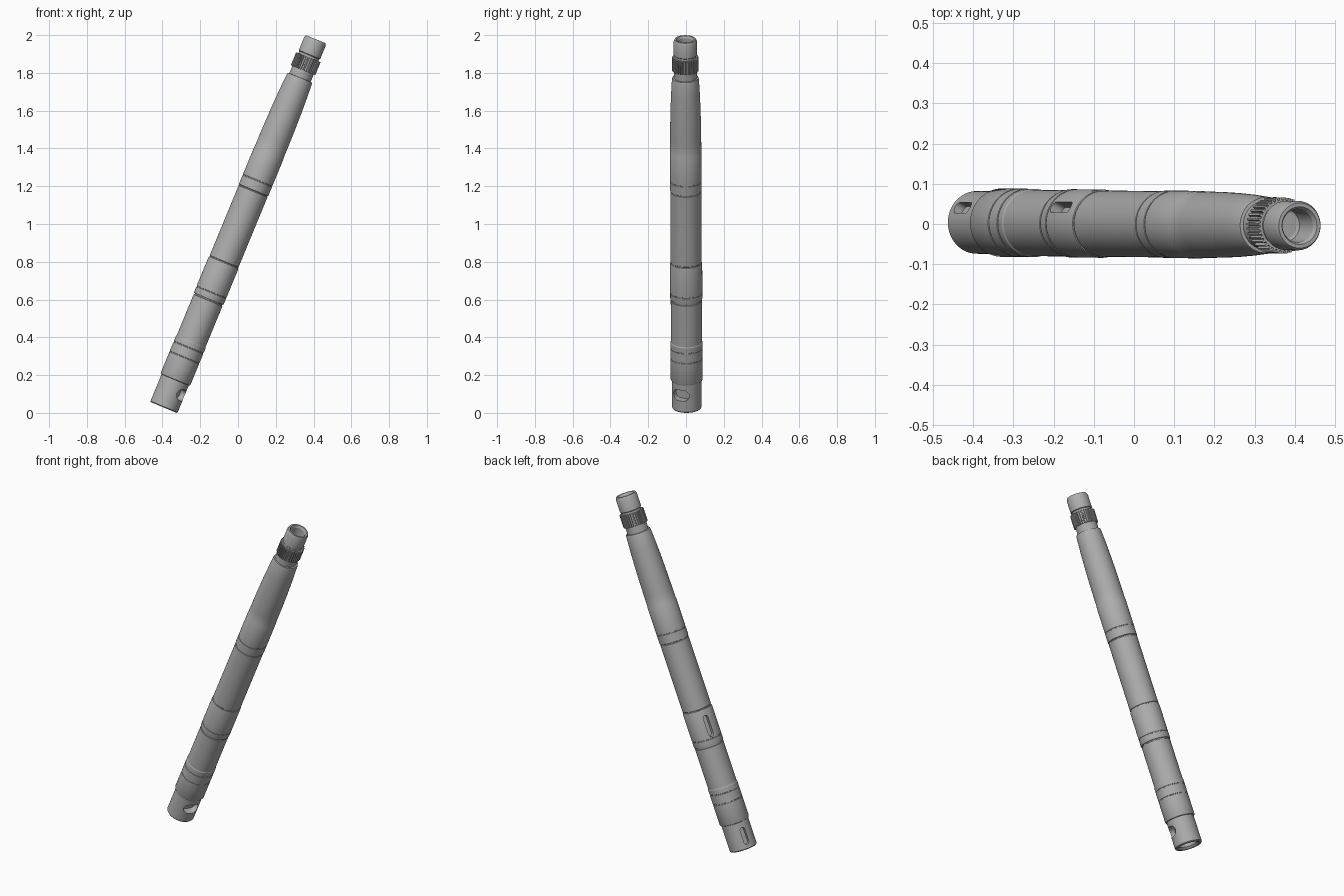
import bpy, bmesh
from math import sin, cos, pi, radians
from mathutils import Vector, Matrix

cube = bpy.data.objects.get("Cube")
if cube:
    bpy.data.objects.remove(cube, do_unlink=True)

steel = bpy.data.materials.new("grey steel")
steel.use_nodes = True
GREY = (0.42, 0.42, 0.42, 1)
steel.diffuse_color = GREY
steel.node_tree.nodes["Principled BSDF"].inputs["Base Color"].default_value = GREY

# Leaning frame: local z runs up the shaft axis
base = Vector((-0.393, 0.004, 0.0285))
axis = (Vector((0.412, -0.004, 1.978)) - base)
length = axis.length
zdir = axis.normalized()
xdir = Vector((0, 1, 0)).cross(zdir).normalized()
ydir = zdir.cross(xdir)
frame = Matrix.Translation(base) @ Matrix((xdir, ydir, zdir)).transposed().to_4x4()


def make(name, bm):
    bmesh.ops.recalc_face_normals(bm, faces=bm.faces)
    me = bpy.data.meshes.new(name)
    bm.to_mesh(me)
    bm.free()
    me.materials.append(steel)
    ob = bpy.data.objects.new(name, me)
    ob.matrix_world = frame
    bpy.context.collection.objects.link(ob)
    return ob


def lathe(name, profile, n=96):
    """Closed solid of revolution from (radius, height) points."""
    bm = bmesh.new()
    rings = [[bm.verts.new((r * cos(2 * pi * i / n), r * sin(2 * pi * i / n), h))
              for i in range(n)] for r, h in profile]
    for a, b in zip(rings, rings[1:]):
        for i in range(n):
            j = (i + 1) % n
            bm.faces.new((a[i], a[j], b[j], b[i]))
    bm.faces.new(rings[0])
    bm.faces.new(rings[-1])
    return make(name, bm)


def prism(name, bottom, offset):
    bm = bmesh.new()
    low = [bm.verts.new(p) for p in bottom]
    face = bm.faces.new(low)
    ext = bmesh.ops.extrude_face_region(bm, geom=[face])["geom"]
    bmesh.ops.translate(bm, vec=offset,
                        verts=[v for v in ext if isinstance(v, bmesh.types.BMVert)])
    return make(name, bm)


def cut(target, outline, angle, height, r_in):
    """Cut an outline (sideways, along) radially into the shaft wall."""
    a = radians(angle)
    out, side = Vector((cos(a), sin(a), 0)), Vector((-sin(a), cos(a), 0))
    pts = [out * r_in + side * u + Vector((0, 0, height + v)) for u, v in outline]
    tool = prism("cutter", pts, out * 0.1)
    tool.hide_render = True
    mod = target.modifiers.new("cut", "BOOLEAN")
    mod.operation, mod.solver, mod.object = "DIFFERENCE", "EXACT", tool
    bpy.context.view_layer.objects.active = target
    bpy.ops.object.modifier_apply(modifier=mod.name)
    bpy.data.objects.remove(tool, do_unlink=True)


def rounded(half_w, half_h, n=32):
    """Oval with straight sides along the longer direction."""
    r = min(half_w, half_h)
    pts = []
    for i in range(n):
        a = 2 * pi * (i + 0.5) / n
        c, s = cos(a), sin(a)
        pts.append((r * c + (half_w - r) * (1 if c > 0 else -1),
                    r * s + (half_h - r) * (1 if s > 0 else -1)))
    return pts


def groove(r, h):
    return [(r, h - 0.003), (r - 0.0015, h - 0.002), (r - 0.0015, h + 0.002), (r, h + 0.003)]


# Main shaft body: bottom recess, stepped bearing seats, tapering upper end
R, S = 0.085, 0.0825
profile = [(0.052, 0.06), (0.052, 0.012), (0.062, 0), (0.074, 0), (0.078, 0.005),
           (0.078, 0.158), (R - 0.003, 0.16), (R, 0.167)]
profile += groove(R, 0.287) + groove(R, 0.344)
profile += [(R, 0.374), (S, 0.378), (S, 0.614), (0.079, 0.616), (0.079, 0.622),
            (R - 0.001, 0.623), (R, 0.628)]
profile += groove(R, 0.66)
profile += [(R, 0.822), (R - 0.002, 0.83), (S - 0.002, 0.831), (S - 0.002, 0.836),
            (S, 0.838), (S, 1.238), (S - 0.002, 1.24), (S - 0.002, 1.244), (0.084, 1.246)]
profile += groove(0.084, 1.3)
profile += [(0.084, 1.46), (S, 1.464), (S, 1.53), (0.0815, 1.62), (0.0795, 1.71),
            (0.076, 1.8), (0.0715, 1.88), (0.069, 1.889), (0.061, 1.89), (0.061, 1.94)]
shaft_body = lathe("shaft_body", profile)

# Keyways on one side and an oval pocket opposite the lower one
cut(shaft_body, rounded(0.015, 0.049), 151, 0.076, 0.055)
cut(shaft_body, rounded(0.015, 0.062), 151, 0.733, 0.055)
cut(shaft_body, rounded(0.046, 0.031), -26, 0.097, 0.035)

# Splined collar: ring of teeth
teeth = 36
outline = []
for i in range(teeth):
    for frac, r in ((0, 0.063), (0.4, 0.063), (0.5, 0.07), (0.9, 0.07)):
        a = 2 * pi * (i + frac) / teeth
        outline.append(Vector((r * cos(a), r * sin(a), 1.932)))
spline_collar = prism("spline_collar", outline, Vector((0, 0, 0.074)))

# Hollow end tip with a neck groove and chamfered rim
end_tip = lathe("end_tip", [
    (0.057, 2.0), (0.057, 2.018), (0.0615, 2.022), (0.0615, length - 0.012),
    (0.056, length), (0.047, length), (0.041, length - 0.012),
    (0.041, length - 0.1), (0.03, length - 0.105)])

for ob in (shaft_body, spline_collar, end_tip):
    bpy.ops.object.select_all(action="DESELECT")
    ob.select_set(True)
    bpy.context.view_layer.objects.active = ob
    bpy.ops.object.shade_smooth_by_angle(angle=radians(25))
